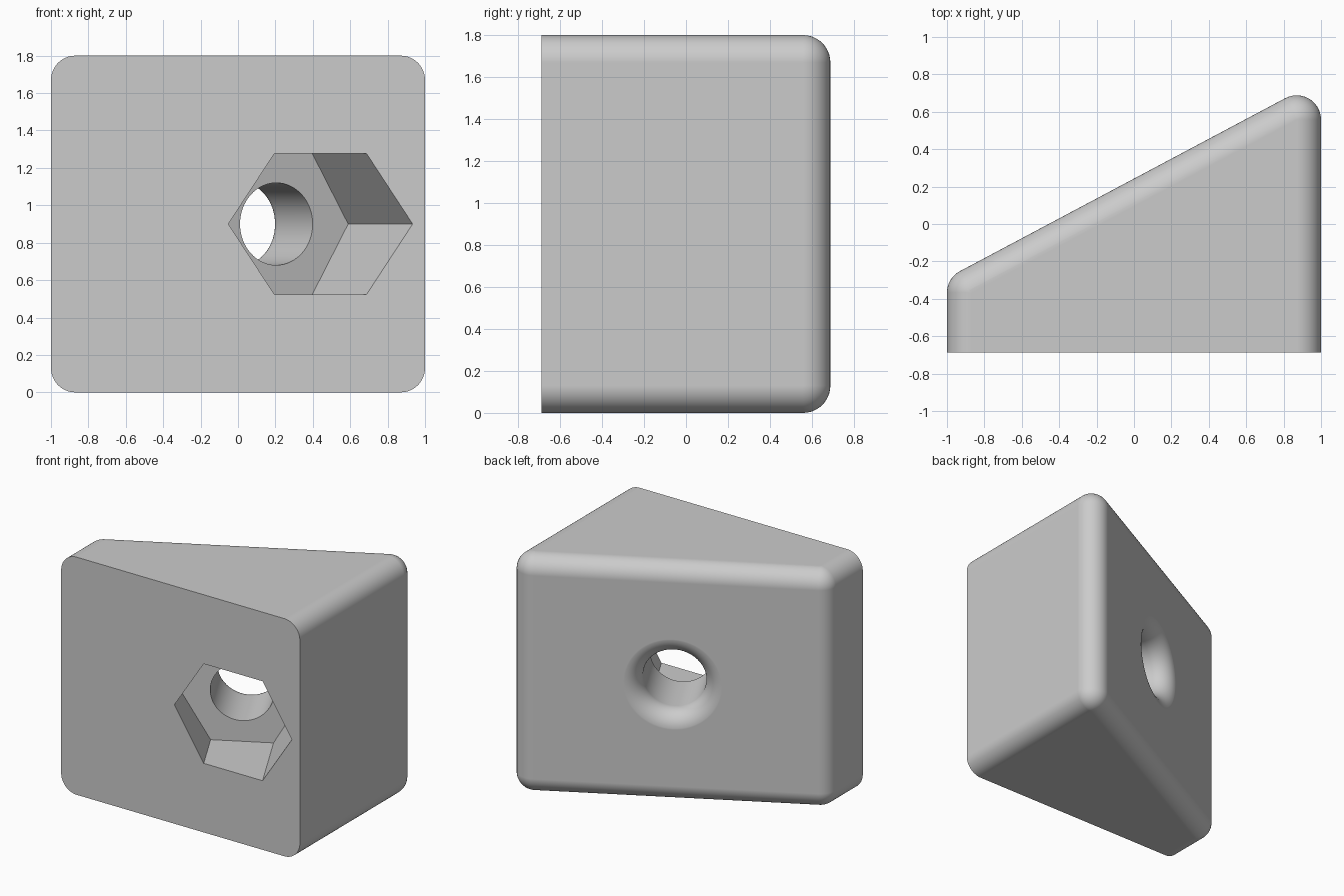
import bpy, bmesh
from math import sin, cos, tan, pi, radians
from mathutils import Matrix, Vector

cube = bpy.data.objects.get("Cube")
if cube:
    bpy.data.objects.remove(cube)

HEIGHT, DEPTH = 1.8, 0.688      # full height, half depth
R = 0.13                        # edge rounding
SLANT = radians(28)             # angle of the sloping back
STEPS = 12

axis = Vector((-sin(SLANT), cos(SLANT), 0))
along = Vector((cos(SLANT), sin(SLANT), 0))
high = Vector((1 - R, DEPTH - R, 0))
low = Vector((R - 1, high.y - 2 * (1 - R) * tan(SLANT), 0))

grey = bpy.data.materials.new("light grey")
grey.use_nodes = True
grey.diffuse_color = (0.6, 0.6, 0.6, 1)
grey.node_tree.nodes["Principled BSDF"].inputs["Base Color"].default_value = grey.diffuse_color


def make_object(name, bm):
    bmesh.ops.recalc_face_normals(bm, faces=bm.faces)
    mesh = bpy.data.meshes.new(name)
    bm.to_mesh(mesh)
    bm.free()
    mesh.materials.append(grey)
    obj = bpy.data.objects.new(name, mesh)
    bpy.context.collection.objects.link(obj)
    return obj


# Wedge block: hull of rounded back corners and flat rounded front corners
bm = bmesh.new()
for centre, start, end in ((low, pi, pi / 2 + SLANT), (high, pi / 2 + SLANT, 0)):
    for side in (-1, 1):
        z = HEIGHT / 2 + side * (HEIGHT / 2 - R)
        for j in range(STEPS + 1):
            tilt = pi / 2 * j / STEPS
            up = z + side * R * sin(tilt)
            outward = 1 if centre.x > 0 else -1
            bm.verts.new((centre.x + outward * R * cos(tilt), -DEPTH, up))
            for i in range(STEPS + 1):
                turn = start + (end - start) * i / STEPS
                bm.verts.new((centre.x + R * cos(tilt) * cos(turn),
                              centre.y + R * cos(tilt) * sin(turn), up))
bmesh.ops.remove_doubles(bm, verts=bm.verts, dist=1e-5)
bmesh.ops.convex_hull(bm, input=bm.verts)
bmesh.ops.delete(bm, geom=[v for v in bm.verts if not v.link_faces], context='VERTS')
bmesh.ops.dissolve_limit(bm, angle_limit=0.005, verts=bm.verts, edges=bm.edges)
block = make_object("wedge_block", bm)

# Frame of the bolt hole: z runs square to the sloping back, origin on the pocket floor
floor = Vector((0.205, -0.244, 0.9))
frame = Matrix((along, (0, 0, -1), axis)).transposed().to_4x4()
frame.translation = floor
offset = high - floor
offset.z = 0
reach = offset.dot(axis) + R

# Hexagonal nut pocket
bm = bmesh.new()
bmesh.ops.create_cone(bm, cap_ends=True, segments=6, radius1=0.435, radius2=0.435, depth=1.4,
                      matrix=Matrix.Translation((0, 0, -0.7)))
bm.verts.ensure_lookup_table()
# put two corners level with the hole centre
first = bm.verts[0].co
if min(abs(v.co.y) for v in bm.verts) > 0.01:
    bmesh.ops.rotate(bm, verts=bm.verts, matrix=Matrix.Rotation(pi / 6, 3, 'Z'))
bm.transform(frame)
pocket = make_object("nut_pocket_cutter", bm)

# Round bore with a flared mouth, lathed
BORE, SIDES = 0.22, 64
profile = [(BORE, -0.1)]
for i in range(STEPS + 1):
    t = pi / 2 * i / STEPS
    profile.append((BORE + R * (1 - cos(t)), reach + 0.0005 - R + R * sin(t)))
profile.append((BORE + R, reach + 0.1))
bm = bmesh.new()
rings = [[bm.verts.new((r * cos(2 * pi * k / SIDES), r * sin(2 * pi * k / SIDES), z))
          for k in range(SIDES)] for r, z in profile]
for a, b in zip(rings, rings[1:]):
    for k in range(SIDES):
        n = (k + 1) % SIDES
        bm.faces.new((a[k], a[n], b[n], b[k]))
bm.faces.new(rings[0])
bm.faces.new(rings[-1])
bm.transform(frame)
bore = make_object("bolt_hole_cutter", bm)

# Cut the pocket and bore
bpy.ops.object.select_all(action='DESELECT')
bpy.context.view_layer.objects.active = block
block.select_set(True)
for cutter in (pocket, bore):
    cutter.hide_render = True
    cut = block.modifiers.new("cut", 'BOOLEAN')
    cut.operation, cut.solver, cut.object = 'DIFFERENCE', 'EXACT', cutter
    bpy.ops.object.modifier_apply(modifier=cut.name)
    bpy.data.objects.remove(cutter)

# Smooth roundings, crisp front and pocket edges, flat large faces
bpy.ops.object.shade_smooth_by_angle(angle=radians(30))
weighted = block.modifiers.new("flat_faces", 'WEIGHTED_NORMAL')
weighted.keep_sharp = True
weighted.weight = 100
